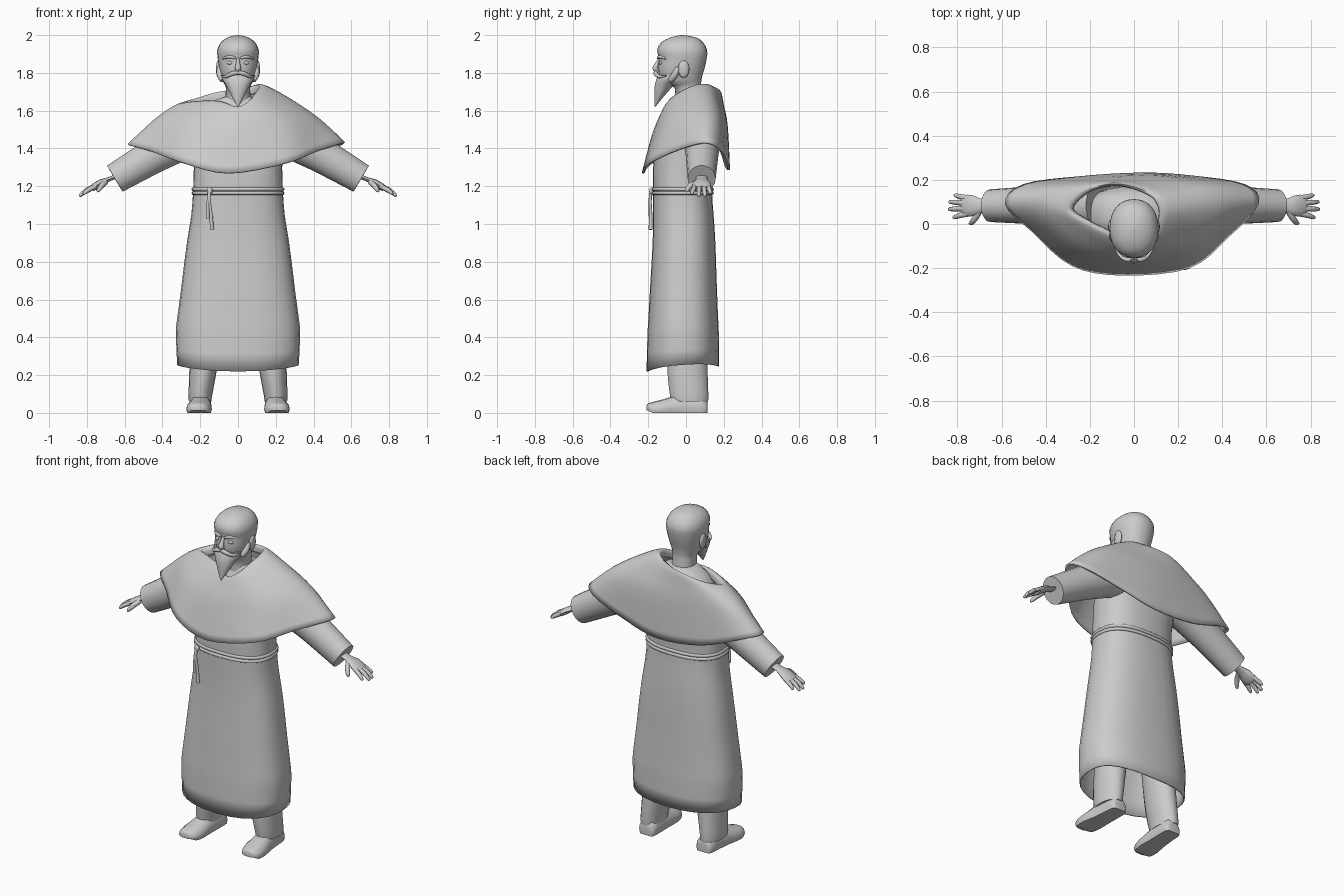
import bpy, bmesh, math
from mathutils import Vector

grey = bpy.data.materials.new("plain_grey")
grey.diffuse_color = (0.6, 0.6, 0.6, 1)


def finish(name, bm, angle=40, thick=0):
    bmesh.ops.remove_doubles(bm, verts=bm.verts, dist=0.0003)
    bmesh.ops.recalc_face_normals(bm, faces=bm.faces)
    me = bpy.data.meshes.new(name)
    bm.to_mesh(me)
    bm.free()
    me.materials.append(grey)
    me.polygons.foreach_set("use_smooth", [True] * len(me.polygons))
    me.set_sharp_from_angle(angle=math.radians(angle))
    ob = bpy.data.objects.new(name, me)
    bpy.context.collection.objects.link(ob)
    if thick:
        mod = ob.modifiers.new("thickness", 'SOLIDIFY')
        mod.thickness = thick
        mod.offset = 0
    return ob


def spline(a, b, c, d, t):
    return 0.5 * (2 * b + (c - a) * t + (2 * a - 5 * b + 4 * c - d) * t * t
                  + (3 * b - a - 3 * c + d) * t ** 3)


def refine(pts, k, closed):
    n, out = len(pts), []
    for i in range(n if closed else n - 1):
        g = [pts[j % n] if closed else pts[min(max(j, 0), n - 1)] for j in range(i - 1, i + 3)]
        out += [spline(*g, s / k) for s in range(k)]
    return out if closed else out + [pts[-1]]


def loft(name, rings, around=1, along=1, caps=(True, True), angle=40, thick=0):
    """Skin through closed rings, smoothly refined in both directions."""
    rings = [refine([Vector(p) for p in r], around, True) for r in rings]
    rings = list(zip(*[refine(list(c), along, False) for c in zip(*rings)]))
    bm = bmesh.new()
    vs = [[bm.verts.new(p) for p in r] for r in rings]
    n = len(vs[0])
    for a, b in zip(vs, vs[1:]):
        for i in range(n):
            bm.faces.new((a[i], a[(i + 1) % n], b[(i + 1) % n], b[i]))
    for use, r in zip(caps, (vs[0], vs[-1])):
        if use:
            bm.faces.new(r)
    return finish(name, bm, angle, thick)


def section(z, rx, front, back, x=0, n=28, power=2.0):
    """Horizontal rounded section from its half width and front/back y."""
    pts = []
    for i in range(n):
        a = 2 * math.pi * i / n
        c, s = math.cos(a), math.sin(a)
        pts.append(Vector((x + rx * math.copysign(abs(c) ** (2 / power), c),
                           (front + back) / 2 + (back - front) / 2
                           * math.copysign(abs(s) ** (2 / power), s), z)))
    return pts


def tube(name, path, radii, flat=1.0, along=3, n=10, side=(0, 1, 0)):
    """Tapered tube; flat scales the thickness across the side direction."""
    path = [Vector(p) for p in path]
    rings = []
    for i, p in enumerate(path):
        d = (path[min(i + 1, len(path) - 1)] - path[max(i - 1, 0)]).normalized()
        u = Vector(side)
        u = (u - d * u.dot(d)).normalized()
        w = d.cross(u)
        rings.append([p + radii[i] * (u * math.cos(2 * math.pi * k / n)
                                      + w * flat * math.sin(2 * math.pi * k / n)) for k in range(n)])
    return loft(name, rings, 1, along, angle=60)


def ball(name, loc, size, seg=14):
    bm = bmesh.new()
    bmesh.ops.create_uvsphere(bm, u_segments=seg, v_segments=8, radius=1)
    for v in bm.verts:
        v.co = Vector(loc) + Vector(c * s for c, s in zip(v.co, size))
    return finish(name, bm, 80)


# robe: long skirt with a curved open hem, rising into the torso
robe = [(0.24, .318, -.205, .172), (0.42, .325, -.2, .17), (0.5, .318, -.195, .166),
        (0.65, .298, -.187, .16), (0.8, .28, -.178, .155), (0.93, .262, -.172, .15),
        (1.05, .243, -.17, .142), (1.17, .234, -.17, .134), (1.3, .23, -.17, .14),
        (1.45, .235, -.145, .165), (1.57, .2, -.085, .165), (1.635, .15, -.05, .14),
        (1.67, .07, -.04, .1)]
rings = [section(*r, power=2.5) for r in robe]
for p in rings[0]:
    p.z += 0.022 * (p.x / .32) ** 2 + 0.012 * p.y / .17 - 0.006
loft("robe", rings, 1, 2, (False, True), thick=0.008)

# belt: two wraps of cord and the hanging ends
for z in (1.164, 1.184):
    loft("belt_cord", [section(z + 0.01 * math.sin(a), .238 + .008 * math.cos(a),
                               -.174 - .008 * math.cos(a), .139 + .008 * math.cos(a), power=2.5)
                       for a in [k * math.pi / 4 for k in range(9)]], 1, 1, (False, False), 80)
tube("belt_tassel_long", [(-.15, -.182, 1.18), (-.152, -.19, 1.13), (-.143, -.187, 1.05),
                          (-.138, -.187, .97)], [.009, .008, .009, .011])
tube("belt_tassel_short", [(-.15, -.182, 1.18), (-.158, -.19, 1.12), (-.16, -.188, 1.03)],
     [.009, .008, .009])
ball("belt_knot", (-.15, -.182, 1.175), (.016, .013, .02))

# shoulder cape: lopsided neck opening, spreading over the arms to a dipping hem
cape_rim = [(-.295, .07, 1.635), (-.22, .01, 1.645), (-.1, -.05, 1.645), (0, -.105, 1.615),
            (.07, -.085, 1.655), (.11, -.02, 1.7), (.13, .05, 1.73), (.11, .11, 1.735),
            (.06, .145, 1.722), (-.03, .175, 1.705), (-.12, .18, 1.69), (-.22, .15, 1.66)]
cape_mid = [(-.45, .09, 1.54), (-.38, -.01, 1.53), (-.24, -.12, 1.5), (-.03, -.175, 1.47),
            (.22, -.13, 1.51), (.35, -.02, 1.55), (.42, .09, 1.56), (.38, .165, 1.55),
            (.22, .2, 1.54), (.03, .215, 1.52), (-.22, .195, 1.53), (-.4, .16, 1.54)]
cape_hem = [(-.58, .09, 1.42), (-.46, -.03, 1.385), (-.28, -.185, 1.32), (-.05, -.228, 1.268),
            (.25, -.195, 1.32), (.42, -.06, 1.385), (.56, .09, 1.43), (.5, .175, 1.4),
            (.25, .215, 1.33), (.03, .227, 1.285), (-.25, .21, 1.31), (-.5, .175, 1.4)]
shoulder = [Vector(a).lerp(Vector(b), .45) + Vector((0, 0, .012))
            for a, b in zip(cape_rim, cape_mid)]
lining = [Vector(p) * .95 + Vector((0, .004, .045)) for p in cape_rim]
loft("cape", [lining, cape_rim, shoulder, cape_mid, cape_hem], 4, 4, (False, False), 80, 0.012)

# head with neck, shaped by stacked sections
head = [(1.62, .07, -.055, .09), (1.72, .064, -.06, .08), (1.745, .075, -.115, .08),
        (1.78, .09, -.14, .085), (1.83, .101, -.148, .1), (1.88, .108, -.144, .11),
        (1.92, .11, -.153, .112), (1.96, .092, -.133, .092), (1.985, .06, -.09, .06),
        (1.997, .025, -.045, .01), (2.0, .002, -.022, -.018)]
loft("head", [section(*h, n=24, power=2.2) for h in head], 1, 2, angle=70)

# beard tapering to a point
beard = [(1.79, .085, -.148, -.03), (1.765, .083, -.158, -.04), (1.735, .064, -.166, -.065),
         (1.7, .046, -.168, -.095), (1.66, .025, -.168, -.13), (1.622, .003, -.167, -.16)]
loft("beard", [section(*b, n=18) for b in beard], 1, 2, angle=60)

# nose
tube("nose", [(0, -.14, 1.875), (0, -.153, 1.85), (0, -.163, 1.825), (0, -.152, 1.805)],
     [.008, .011, .016, .012], 1.0, 3, 10, (1, 0, 0))

for s, tag in ((-1, "right"), (1, "left")):
    def m(*pts):
        return [(s * x, y, z) for x, y, z in pts]

    # face details
    tube(tag + "_moustache", m((0, -.16, 1.803), (.035, -.16, 1.795), (.065, -.14, 1.78),
                               (.088, -.105, 1.785)), [.011, .012, .009, .003])
    tube(tag + "_brow", m((.012, -.148, 1.878), (.045, -.14, 1.885), (.08, -.108, 1.876)),
         [.006, .009, .005])
    ball(tag + "_eye", (s * .042, -.132, 1.853), (.018, .012, .01))
    ball(tag + "_ear", (s * .105, -.012, 1.82), (.012, .03, .046))
    tube(tag + "_sideburn", m((.1, -.04, 1.83), (.095, -.06, 1.79), (.08, -.08, 1.76)),
         [.012, .018, .015])

    # wide sleeve with a hollow cuff
    tube(tag + "_sleeve", m((.16, .085, 1.52), (.3, .085, 1.445), (.45, .085, 1.36),
                            (.652, .083, 1.24), (.651, .083, 1.2406), (.58, .083, 1.283)),
         [.11, .1, .086, .074, .064, .055], 1.1, 1, 18)

    # hand: flattened palm, four fingers and a thumb
    tube(tag + "_palm", m((.6, .083, 1.27), (.685, .083, 1.236), (.72, .083, 1.222),
                          (.755, .083, 1.2), (.775, .083, 1.188)),
         [.032, .03, .044, .05, .042], .38, 2, 12)
    for i, (y0, y1, tip) in enumerate([(.046, .03, .82), (.071, .067, .84),
                                       (.095, .1, .838), (.118, .13, .815)]):
        k = tip - .765
        tube(f"{tag}_finger_{i + 1}", m((.755, y0, 1.2), (.765 + k * .5, (y0 + y1) / 2, 1.18),
                                        (tip - .006, y1, 1.195 - k * .58), (tip, y1, 1.19 - k * .58)),
             [.013, .012, .009, .004], 1, 2, 8)
    tube(tag + "_thumb", m((.7, .06, 1.222), (.72, .025, 1.205), (.738, .004, 1.18),
                           (.745, .0, 1.17)), [.014, .015, .011, .004], 1, 2, 8, (1, 0, 0))

    # trouser leg
    leg = [(.06, .06, -.08, .118, .2), (.085, .062, -.085, .12, .2), (.16, .068, -.095, .118, .192),
           (.26, .074, -.1, .115, .182), (.6, .085, -.1, .11, .15)]
    loft(tag + "_trouser_leg", [section(z, r, a, b, s * x, 18) for z, r, a, b, x in leg], 1, 2)

    # shoe: flat sole, low rounded toe, higher heel
    rings = []
    for y, h, w, x in [(.114, .05, .035, .192), (.1, .085, .052, .193), (.03, .1, .056, .195),
                       (-.05, .093, .06, .2), (-.12, .072, .068, .206), (-.175, .058, .06, .21),
                       (-.2, .05, .042, .212), (-.208, .042, .02, .212)]:
        z0 = .012 if y < -.19 else 0
        rings.append([(s * (x + w * c), y, z0 + (h - z0) * t) for c, t in
                      [(-.9, 0), (.9, 0), (1, .25), (.92, .6), (.55, .93), (0, 1),
                       (-.55, .93), (-.92, .6), (-1, .25)]])
    loft(tag + "_shoe", rings, 1, 2, angle=50)
